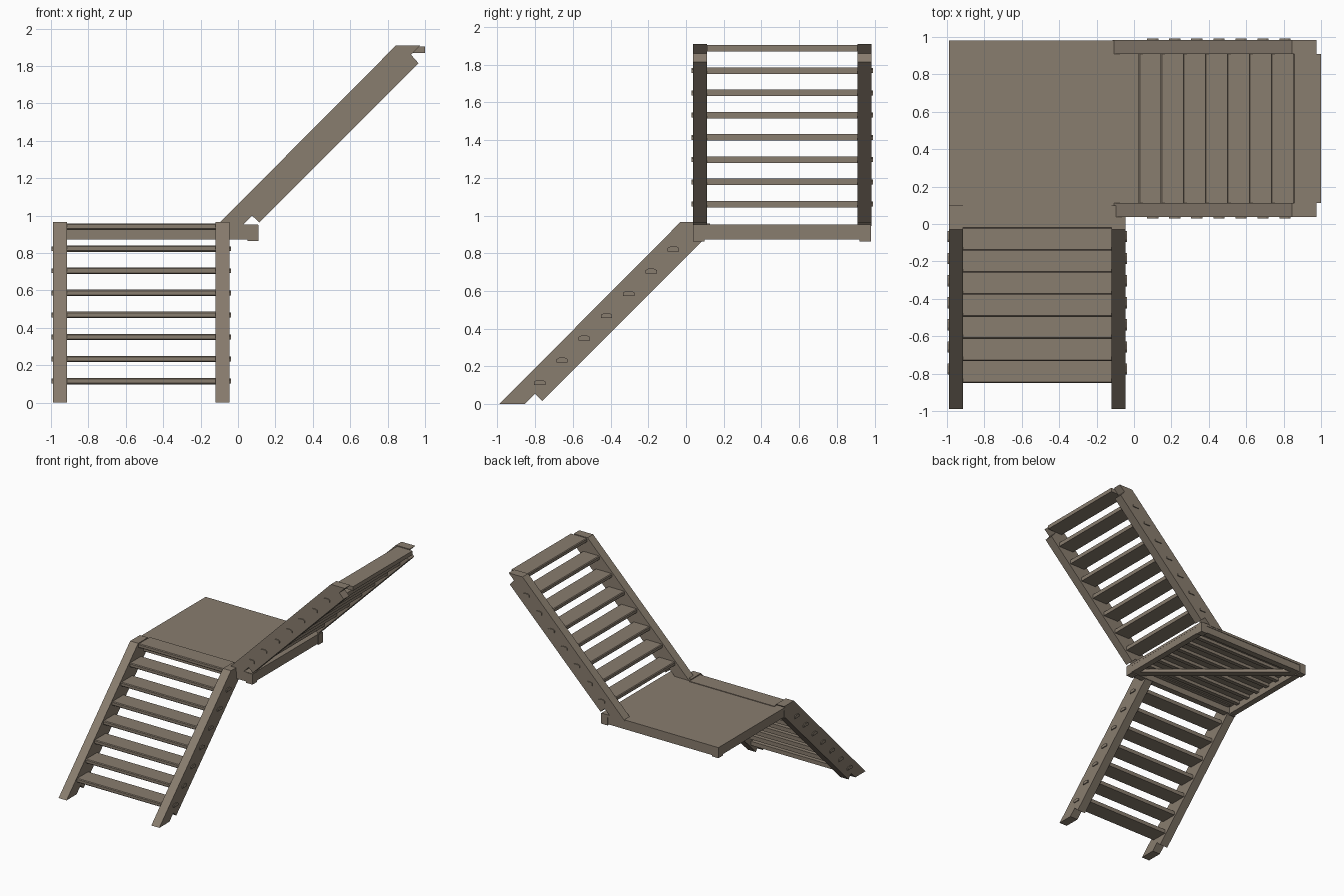
import bpy, bmesh
from mathutils import Vector

if "Cube" in bpy.data.objects:
    bpy.data.objects.remove(bpy.data.objects["Cube"])

wood = bpy.data.materials.new("weathered wood")
wood.diffuse_color = (0.25, 0.205, 0.158, 1)
wood.use_nodes = True
wood.node_tree.nodes["Principled BSDF"].inputs["Base Color"].default_value = wood.diffuse_color


def finish(name, bm):
    bmesh.ops.recalc_face_normals(bm, faces=bm.faces[:])
    me = bpy.data.meshes.new(name)
    bm.to_mesh(me)
    bm.free()
    me.materials.append(wood)
    ob = bpy.data.objects.new(name, me)
    bpy.context.collection.objects.link(ob)
    return ob


def prism(name, profile, offset):
    """Extrude a closed outline of 3D points along an offset."""
    bm = bmesh.new()
    face = bm.faces.new([bm.verts.new(p) for p in profile])
    new = bmesh.ops.extrude_face_region(bm, geom=[face])["geom"]
    verts = [g for g in new if isinstance(g, bmesh.types.BMVert)]
    bmesh.ops.translate(bm, vec=offset, verts=verts)
    return finish(name, bm)


def box(name, lo, hi):
    (x0, y0, z0), (x1, y1, z1) = lo, hi
    pts = [(x0, y0, z0), (x1, y0, z0), (x1, y1, z0), (x0, y1, z0)]
    return prism(name, pts, Vector((0, 0, z1 - z0)))


# side outline of a stringer (run, height) with notched ends
STRINGER = [(0, 0), (0.135, 0), (0.19, 0.055), (0.228, 0.018), (1.08, 0.87),
            (1.04, 0.915), (1.09, 0.965), (0.96, 0.965)]
STEP = 0.118


def flight(name, place, w0, w1):
    """place(run, across, height) gives a world position."""
    t = 0.075
    # stringers
    for side, w in (("left", w0), ("right", w1 - t)):
        pts = [place(s, w, z) for s, z in STRINGER]
        prism(f"{name}_{side}_stringer", pts, place(0, w + t, 0) - place(0, w, 0))
    for i in range(8):
        s, z = 0.14 + STEP * i, 0.132 + STEP * i
        # tread with a slightly eased nose
        nose = [(0, -0.006), (0.006, 0), (0.15, 0), (0.15, -0.034), (0.006, -0.034), (0, -0.028)]
        pts = [place(s + a, w0 + t, z + b) for a, b in nose]
        prism(f"{name}_tread_{i + 1}", pts, place(0, w1 - t, 0) - place(0, w0 + t, 0))
        # tenons poking out through the stringers
        if i < 7:
            for side, a, b in (("left", w0 - 0.008, w0 + t), ("right", w1 - t, w1 + 0.008)):
                sec = [(0.045, -0.03), (0.105, -0.03), (0.105, -0.012),
                       (0.09, -0.004), (0.06, -0.004), (0.045, -0.012)]
                pts = [place(s + u, a, z + v) for u, v in sec]
                prism(f"{name}_{side}_tenon_{i + 1}", pts, place(0, b, 0) - place(0, a, 0))


flight("lower_flight", lambda s, w, z: Vector((w, s - 0.99, z)), -0.99, -0.045)
flight("upper_flight", lambda s, w, z: Vector((s - 0.115, w, z + 0.945)), 0.037, 0.983)

# landing: corner blocks, rim beams, deck, joists and a diagonal brace
X0, X1, Y0, Y1 = -0.99, 0.11, 0.037, 0.98
C = 0.06
for xn, x in (("left", X0), ("right", X1 - C)):
    for yn, y in (("front", Y0), ("back", Y1 - C)):
        box(f"landing_{yn}_{xn}_block", (x, y, 0.863), (x + C, y + C, 0.95))
for n, y in (("front", Y0 + 0.004), ("back", Y1 - C + 0.004)):
    box(f"landing_{n}_beam", (X0 + C, y, 0.872), (X1 - C, y + C - 0.008, 0.938))
for n, x in (("left", X0 + 0.004), ("right", X1 - C + 0.004)):
    box(f"landing_{n}_beam", (x, Y0 + C, 0.872), (x + C - 0.008, Y1 - C, 0.938))
box("landing_deck", (X0, Y0 + 0.003, 0.932), (X1 - 0.003, Y1, 0.953))
for i in range(6):
    y = Y0 + 0.15 + 0.122 * i
    box(f"landing_joist_{i + 1}", (X0 + C, y, 0.905), (X1 - C, y + 0.035, 0.934))
a, b = Vector((X1 - C, Y0 + C, 0.875)), Vector((X0 + C, Y1 - C, 0.875))
d = (b - a).normalized()
side = Vector((-d.y, d.x, 0)) * 0.03
prism("landing_brace", [a - side, b - side, b + side, a + side], Vector((0, 0, 0.031)))
